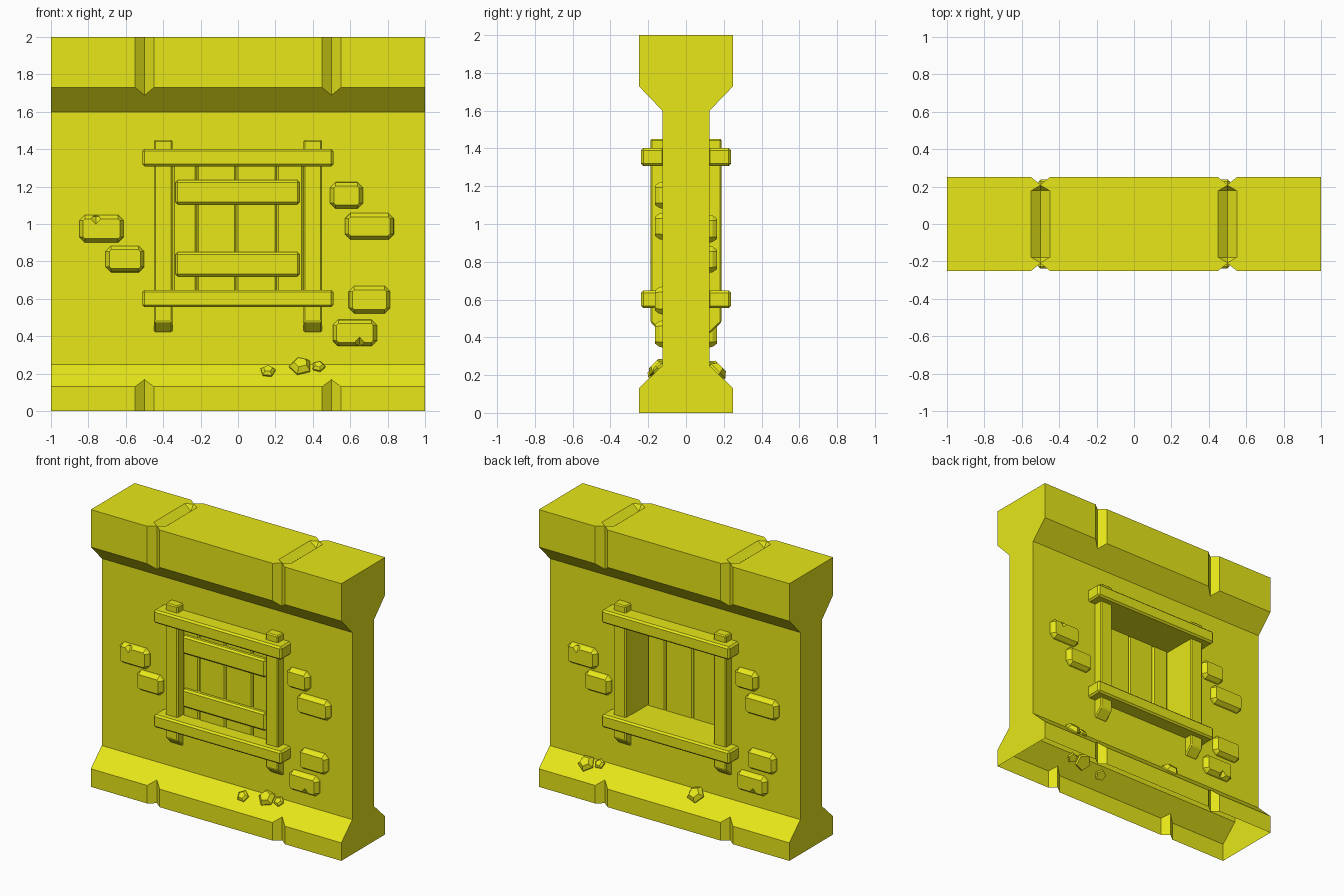
import bpy, bmesh, random
from math import pi, cos, sin, radians
from mathutils import Matrix, Vector

if "Cube" in bpy.data.objects:
    bpy.data.objects.remove(bpy.data.objects["Cube"])

random.seed(4)
mat = bpy.data.materials.new("yellow")
mat.diffuse_color = (0.80, 0.80, 0.01, 1)
mat.use_nodes = True
mat.node_tree.nodes["Principled BSDF"].inputs["Base Color"].default_value = mat.diffuse_color


def hull(name, pts, turn=0.0, bevel=0.0):
    """Convex solid around points, optionally turned about z and bevelled."""
    bm = bmesh.new()
    for p in pts:
        bm.verts.new(p)
    bmesh.ops.convex_hull(bm, input=bm.verts[:])
    bmesh.ops.dissolve_limit(bm, angle_limit=0.01, verts=bm.verts[:], edges=bm.edges[:])
    bmesh.ops.recalc_face_normals(bm, faces=bm.faces[:])
    if bevel:
        bmesh.ops.bevel(bm, geom=bm.edges[:], offset=bevel, segments=1, affect='EDGES')
    bm.transform(Matrix.Rotation(turn, 4, 'Z'))
    me = bpy.data.meshes.new(name)
    bm.to_mesh(me)
    bm.free()
    me.materials.append(mat)
    ob = bpy.data.objects.new(name, me)
    bpy.context.collection.objects.link(ob)
    return ob


def box(name, x, y, z, turn=0.0, bevel=0.0):
    return hull(name, [(a, b, c) for a in x for b in y for c in z], turn, bevel)


def cut(ob, cutter):
    cutter.hide_render = True
    m = ob.modifiers.new("cut", 'BOOLEAN')
    m.operation, m.solver, m.object = 'DIFFERENCE', 'EXACT', cutter
    bpy.context.view_layer.objects.active = ob
    bpy.ops.object.modifier_apply(modifier=m.name)
    bpy.data.objects.remove(cutter)


def diamond(c, rx, ry, rz):
    c = Vector(c)
    return [c + Vector(d) * s for d in ((rx, 0, 0), (0, ry, 0), (0, 0, rz)) for s in (1, -1)]


# wall: flared profile extruded along x
half = [(0.25, 0), (0.25, 0.13), (0.125, 0.25), (0.125, 1.6), (0.25, 1.73), (0.25, 2)]
profile = half + [(-y, z) for y, z in reversed(half)]
bm = bmesh.new()
face = bm.faces.new([bm.verts.new((-1, y, z)) for y, z in profile])
ext = bmesh.ops.extrude_face_region(bm, geom=[face])
bmesh.ops.translate(bm, vec=(2, 0, 0), verts=[v for v in ext['geom'] if isinstance(v, bmesh.types.BMVert)])
bmesh.ops.recalc_face_normals(bm, faces=bm.faces[:])
me = bpy.data.meshes.new("wall")
bm.to_mesh(me)
bm.free()
me.materials.append(mat)
wall = bpy.data.objects.new("wall", me)
bpy.context.collection.objects.link(wall)

# window opening and block grooves
cut(wall, box("window_cutter", (-0.35, 0.35), (-0.4, 0.4), (0.645, 1.31)))
for x in (-0.5, 0.5):
    for y in (-0.25, 0.25):
        for z0, z1 in ((-0.1, 0.3), (1.55, 2.1)):
            cut(wall, hull("groove_cutter", [(x + a, y + b, z) for z in (z0, z1)
                for a, b in ((0.05, 0), (0, 0.04), (-0.05, 0), (0, -0.04))]))
    top = [(x, s * 0.207, 2) for s in (1, -1)]
    top += [(x + a, s * 0.178, 2 + b) for s in (1, -1)
            for a, b in ((0.05, 0), (0, 0.04), (-0.05, 0), (0, -0.04))]
    cut(wall, hull("top_groove_cutter", top))

# open underside
bm = bmesh.new()
bm.from_mesh(wall.data)
bmesh.ops.delete(bm, geom=[f for f in bm.faces if f.calc_center_median().z < 0.001], context='FACES_ONLY')
bm.to_mesh(wall.data)
bm.free()

# shutter: four planks and two slats, near the front
edges = (-0.35, -0.22, -0.01, 0.207, 0.35)
for x0, x1 in zip(edges, edges[1:]):
    box("shutter_plank", (x0, x1), (-0.132, -0.06), (0.63, 1.325), bevel=0.01)
for z0, z1 in ((0.72, 0.85), (1.105, 1.235)):
    box("shutter_slat", (-0.335, 0.33), (-0.162, -0.11), (z0, z1), bevel=0.012)

# stones: x range, z range, chip position or None
stones = [(-0.85, -0.61, 0.90, 1.05, (-0.76, 1.04)), (-0.71, -0.50, 0.74, 0.885, None),
          (0.49, 0.67, 1.08, 1.225, None), (0.57, 0.835, 0.915, 1.06, None),
          (0.59, 0.815, 0.52, 0.67, None), (0.505, 0.745, 0.345, 0.49, (0.65, 0.355))]


def stone(x0, x1, z0, z1, chip, turn):
    cx, cz, w, h = (x0 + x1) / 2, (z0 + z1) / 2, (x1 - x0) / 2, (z1 - z0) / 2
    pts = []
    for y, inset, c in ((-0.115, 0, 0.03), (-0.14, 0.004, 0.027), (-0.165, 0.022, 0.01)):
        a, b = w - inset, h - inset
        pts += [(cx + s * p, y, cz + t * q) for s in (1, -1) for t in (1, -1)
                for p, q in ((a, b - c), (a - c, b))]
    ob = hull("wall_stone", pts)
    if chip:
        cut(ob, hull("chip_cutter", diamond((chip[0], -0.168, chip[1]), 0.04, 0.035, 0.045)))
    ob.data.transform(Matrix.Rotation(turn, 4, 'Z'))


def pebble(x, z, r, turn):
    # irregular five-sided rock lying on the base slope
    a0 = random.uniform(0, 2 * pi)
    pts = []
    for h, k in ((-0.02, 0.9), (0.008, 1.0), (0.6 * r, 0.6)):
        pts += [Vector((cos(a0 + i * 2 * pi / 5) * r * k, sin(a0 + i * 2 * pi / 5) * r * k, h)) for i in range(5)]
    m = Matrix.Translation((x, -0.25 + z - 0.13, z)) @ Matrix.Rotation(radians(45), 4, 'X')
    hull("pebble", [m @ p for p in pts], turn)


pebbles = {0: [(0.16, 0.21, 0.042), (0.335, 0.235, 0.062), (0.43, 0.235, 0.037)],
           pi: [(-0.68, 0.22, 0.06), (-0.585, 0.235, 0.037), (0.19, 0.225, 0.062)]}

# both faces: the back is the front turned half way round
for turn, rocks in pebbles.items():
    for x in (-0.4, 0.4):
        hull("frame_post", [(x + s * 0.05, y, z) for s in (1, -1) for y, z in
             ((-0.11, 0.42), (-0.125, 0.42), (-0.188, 0.48), (-0.188, 1.45), (-0.11, 1.45))], turn, 0.008)
    for z0, z1 in ((0.555, 0.648), (1.308, 1.402)):
        box("frame_beam", (-0.512, 0.51), (-0.238, -0.115), (z0, z1), turn, 0.012)
    for s in stones:
        stone(*s, turn)
    for p in rocks:
        pebble(*p, turn)
